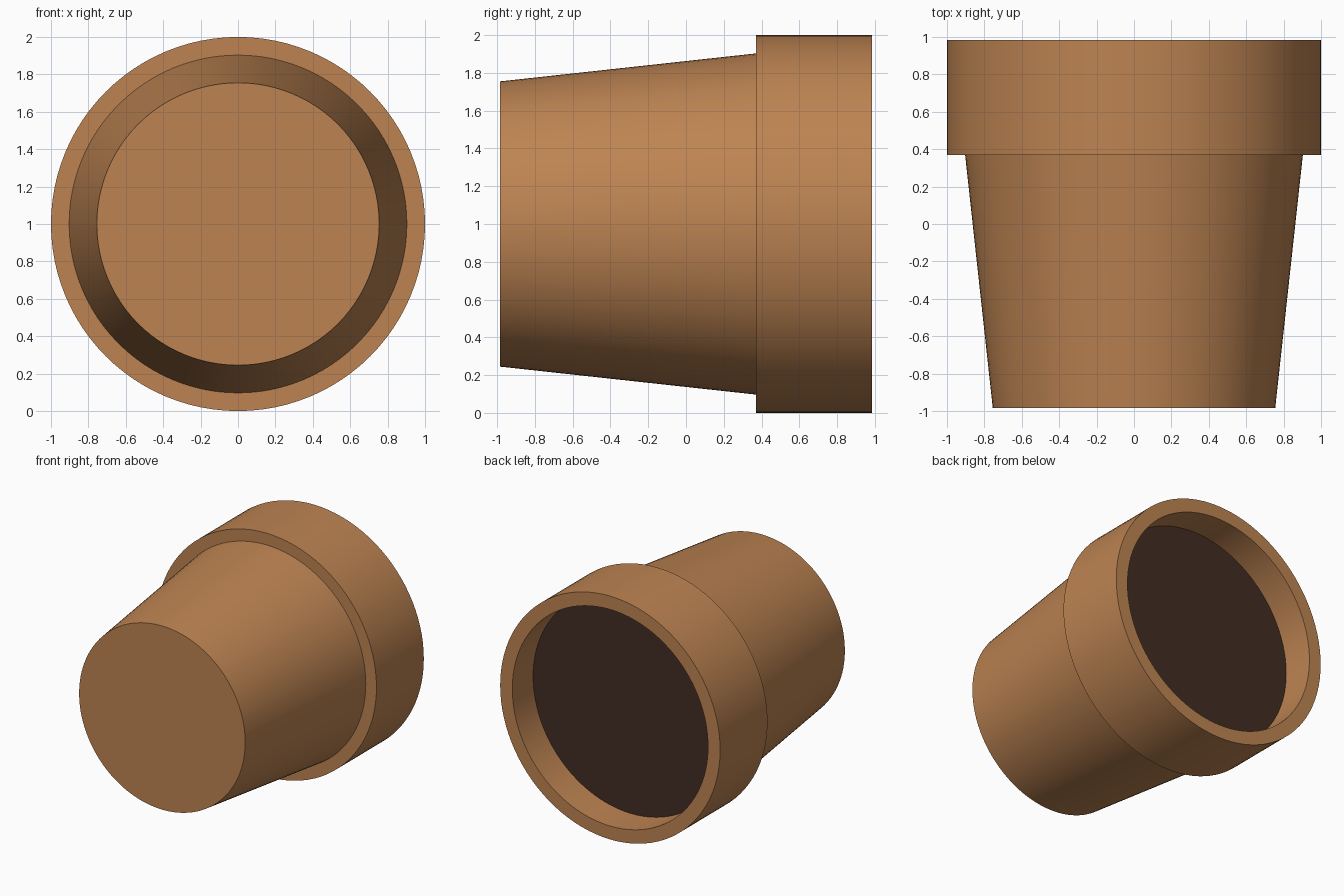
import bpy, bmesh, math

if "Cube" in bpy.data.objects:
    bpy.data.objects.remove(bpy.data.objects["Cube"])

SIDES = 96


def material(name, color):
    m = bpy.data.materials.new(name)
    m.diffuse_color = (*color, 1)
    m.use_nodes = True
    m.node_tree.nodes["Principled BSDF"].inputs["Base Color"].default_value = m.diffuse_color
    return m


def lathe_y(name, profile, mat):
    """Revolve (radius, y) points about the y axis through z = 1; radius 0 is a pole."""
    bm = bmesh.new()
    rings = []
    for r, y in profile:
        if r == 0:
            rings.append([bm.verts.new((0, y, 1))] * SIDES)
        else:
            rings.append([bm.verts.new((r * math.cos(2 * math.pi * i / SIDES), y,
                                        1 + r * math.sin(2 * math.pi * i / SIDES)))
                          for i in range(SIDES)])
    for a, b in zip(rings, rings[1:]):
        for i in range(SIDES):
            j = (i + 1) % SIDES
            bm.faces.new(dict.fromkeys((a[i], b[i], b[j], a[j])))
    # Profiles run from the base outward, so this winding faces out
    mesh = bpy.data.meshes.new(name)
    bm.to_mesh(mesh)
    bm.free()
    mesh.materials.append(mat)
    obj = bpy.data.objects.new(name, mesh)
    bpy.context.collection.objects.link(obj)
    bpy.ops.object.select_all(action='DESELECT')
    obj.select_set(True)
    bpy.context.view_layer.objects.active = obj
    bpy.ops.object.shade_smooth_by_angle(angle=math.radians(30))
    return obj


clay = material("terracotta", (0.51, 0.23, 0.085))
earth = material("soil", (0.055, 0.025, 0.016))

# Pot: closed base, tapered body, stepped rim, inner rim wall down to the soil
lathe_y("flower_pot", [(0, -0.985), (0.755, -0.985), (0.903, 0.37), (1.0, 0.37),
                       (1.0, 0.985), (0.89, 0.985), (0.89, 0.715)], clay)

# Soil: flat disc filling the opening
lathe_y("soil", [(0.89, 0.715), (0, 0.715)], earth)
